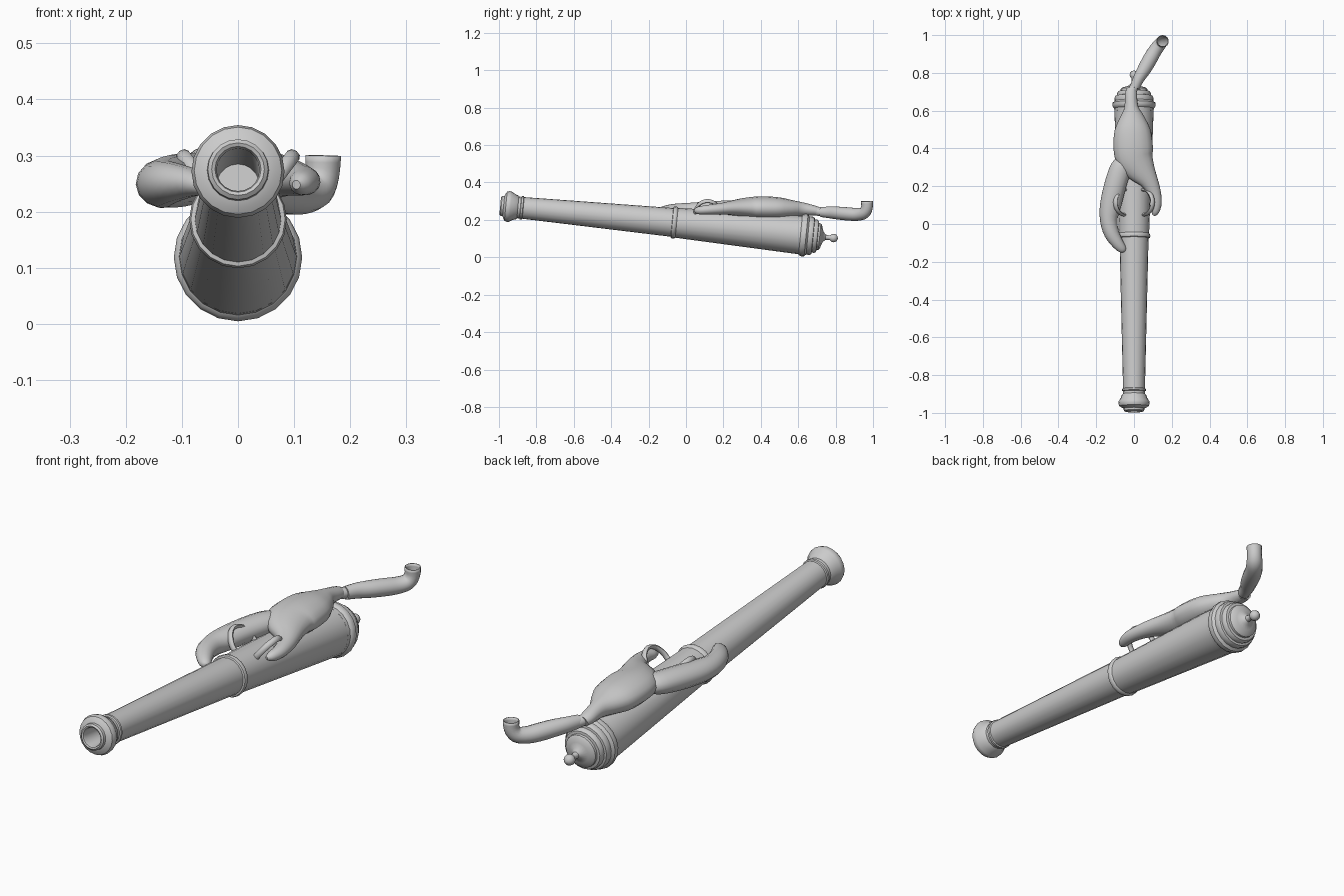
import bpy, bmesh, math
from mathutils import Vector

SLOPE = math.atan(0.097)


def finish(name, bm, angle=40):
    bmesh.ops.recalc_face_normals(bm, faces=bm.faces)
    me = bpy.data.meshes.new(name)
    bm.to_mesh(me)
    bm.free()
    ob = bpy.data.objects.new(name, me)
    bpy.context.collection.objects.link(ob)
    bpy.ops.object.select_all(action='DESELECT')
    ob.select_set(True)
    bpy.context.view_layer.objects.active = ob
    bpy.ops.object.shade_smooth_by_angle(angle=math.radians(angle))
    return ob


def bridge(bm, rings):
    for a, b in zip(rings, rings[1:]):
        n = len(a)
        for i in range(n):
            bm.faces.new((a[i], a[(i + 1) % n], b[(i + 1) % n], b[i]))


def lathe(name, profile, n=20):
    """Revolve (y, radius) points round the gun's sloping axis."""
    bm = bmesh.new()
    rings = [[bm.verts.new((r * math.cos(2 * math.pi * i / n), y, r * math.sin(2 * math.pi * i / n)))
              for i in range(n)] for y, r in profile]
    bridge(bm, rings)
    bm.faces.new(rings[0])
    bm.faces.new(rings[-1])
    ob = finish(name, bm, 35)
    ob.location.z = 0.1795
    ob.rotation_euler.x = -SLOPE
    return ob


def catmull(secs, steps):
    p = [Vector(s) for s in secs]
    p = [2 * p[0] - p[1]] + p + [2 * p[-1] - p[-2]]
    out = []
    for i in range(1, len(p) - 2):
        a, b, c, d = p[i - 1:i + 3]
        for k in range(steps):
            t = k / steps
            out.append(0.5 * (2 * b + (c - a) * t + (2 * a - 5 * b + 4 * c - d) * t * t
                              + (3 * b - a - 3 * c + d) * t ** 3))
    return out + [p[-2]]


def limb(name, secs, n=14, steps=3, open_end=False, side=None):
    """Tube with elliptical sections (x, y, z, half width, half height)."""
    pts = catmull(secs, steps)
    bm = bmesh.new()
    rings = []
    for i, s in enumerate(pts):
        q, r = pts[max(i - 1, 0)], pts[min(i + 1, len(pts) - 1)]
        t = Vector((r - q)[:3]).normalized()
        if side is None:
            side = t.cross(Vector((0, 0, 1)))
        side = (side - t * side.dot(t)).normalized()
        up = side.cross(t)
        c = Vector(s[:3])
        rings.append([bm.verts.new(c + side * s[3] * math.cos(2 * math.pi * k / n)
                                   + up * s[4] * math.sin(2 * math.pi * k / n)) for k in range(n)])
    bridge(bm, rings)
    bm.faces.new(rings[0])
    if not open_end:
        bm.faces.new(rings[-1])
    ob = finish(name, bm, 50)
    return ob


# Gun barrel: bore, muzzle swell, chase, reinforce
lathe("gun_barrel", [
    (-0.70, 0.038), (-0.985, 0.038), (-0.995, 0.041), (-0.998, 0.047), (-0.992, 0.054),
    (-0.980, 0.055), (-0.976, 0.066), (-0.968, 0.078), (-0.955, 0.083), (-0.942, 0.081),
    (-0.925, 0.070), (-0.908, 0.064), (-0.903, 0.058), (-0.89, 0.058), (-0.887, 0.063),
    (-0.877, 0.063), (-0.874, 0.058), (-0.075, 0.077), (-0.073, 0.084), (-0.065, 0.087),
    (-0.055, 0.085), (-0.05, 0.080), (0.55, 0.102), (0.61, 0.104)])

# Breech rings, neck and knob
knob = [(0.793 - 0.023 * math.cos(a), 0.023 * math.sin(a))
        for a in [math.radians(d) for d in (35, 60, 90, 120, 150, 176)]]
lathe("breech", [
    (0.60, 0.104), (0.615, 0.105), (0.62, 0.111), (0.632, 0.1145), (0.645, 0.113), (0.65, 0.107),
    (0.655, 0.102), (0.66, 0.102), (0.672, 0.103), (0.682, 0.098), (0.684, 0.089), (0.697, 0.089),
    (0.706, 0.083), (0.708, 0.072), (0.718, 0.071), (0.725, 0.063), (0.730, 0.045),
    (0.738, 0.026), (0.75, 0.014), (0.765, 0.012)] + knob)

# Pair of lifting handles
for sx, label in ((1, "right"), (-1, "left")):
    path = []
    for a in (-12, 20, 55, 90, 125, 160, 192):
        a = math.radians(a)
        rad = 0.08 + 0.085 * math.sin(a)
        y = 0.115 - 0.067 * math.cos(a)
        path.append((sx * 0.6 * rad, y, 0.169 + 0.8 * rad, 0.013, 0.009))
    limb("lifting_handle_" + label, path, n=8, side=Vector((0.8 * sx, 0, -0.6)))

# Slumped torso running on into the right limb
limb("torso", [
    (-0.012, 0.715, 0.243, 0.026, 0.022), (-0.016, 0.685, 0.25, 0.032, 0.027),
    (-0.014, 0.62, 0.258, 0.037, 0.036), (-0.01, 0.565, 0.26, 0.065, 0.046),
    (-0.008, 0.50, 0.262, 0.094, 0.058), (-0.005, 0.42, 0.264, 0.104, 0.062),
    (0.003, 0.35, 0.265, 0.100, 0.058), (0.035, 0.29, 0.265, 0.080, 0.048),
    (0.078, 0.23, 0.263, 0.050, 0.036), (0.106, 0.17, 0.258, 0.036, 0.029),
    (0.118, 0.11, 0.254, 0.029, 0.025), (0.112, 0.065, 0.25, 0.021, 0.020),
    (0.104, 0.045, 0.248, 0.008, 0.008)], n=16)

# Left limb draped along the barrel
limb("left_limb", [
    (-0.045, 0.335, 0.265, 0.035, 0.030), (-0.068, 0.30, 0.262, 0.055, 0.042),
    (-0.098, 0.21, 0.257, 0.058, 0.047), (-0.124, 0.10, 0.252, 0.056, 0.046),
    (-0.134, 0.02, 0.25, 0.046, 0.042), (-0.118, -0.05, 0.252, 0.040, 0.036),
    (-0.085, -0.105, 0.252, 0.031, 0.026), (-0.060, -0.135, 0.248, 0.022, 0.018),
    (-0.052, -0.146, 0.246, 0.010, 0.009)])

# Joint between torso and trailing limb
limb("joint", [(-0.015, 0.69, 0.248, 0.022, 0.022), (-0.004, 0.715, 0.243, 0.024, 0.023),
               (0.010, 0.745, 0.24, 0.022, 0.022)], n=12)

# Trailing limb with upturned open end
tail = limb("trailing_limb", [
    (0.004, 0.722, 0.242, 0.026, 0.027), (0.025, 0.77, 0.24, 0.030, 0.032),
    (0.055, 0.82, 0.236, 0.036, 0.035), (0.086, 0.875, 0.231, 0.038, 0.036),
    (0.113, 0.92, 0.229, 0.036, 0.034), (0.138, 0.953, 0.238, 0.034, 0.032),
    (0.150, 0.967, 0.265, 0.031, 0.031), (0.152, 0.968, 0.300, 0.033, 0.032)], open_end=True)
shell = tail.modifiers.new("thickness", 'SOLIDIFY')
shell.thickness = 0.004
shell.offset = -1
